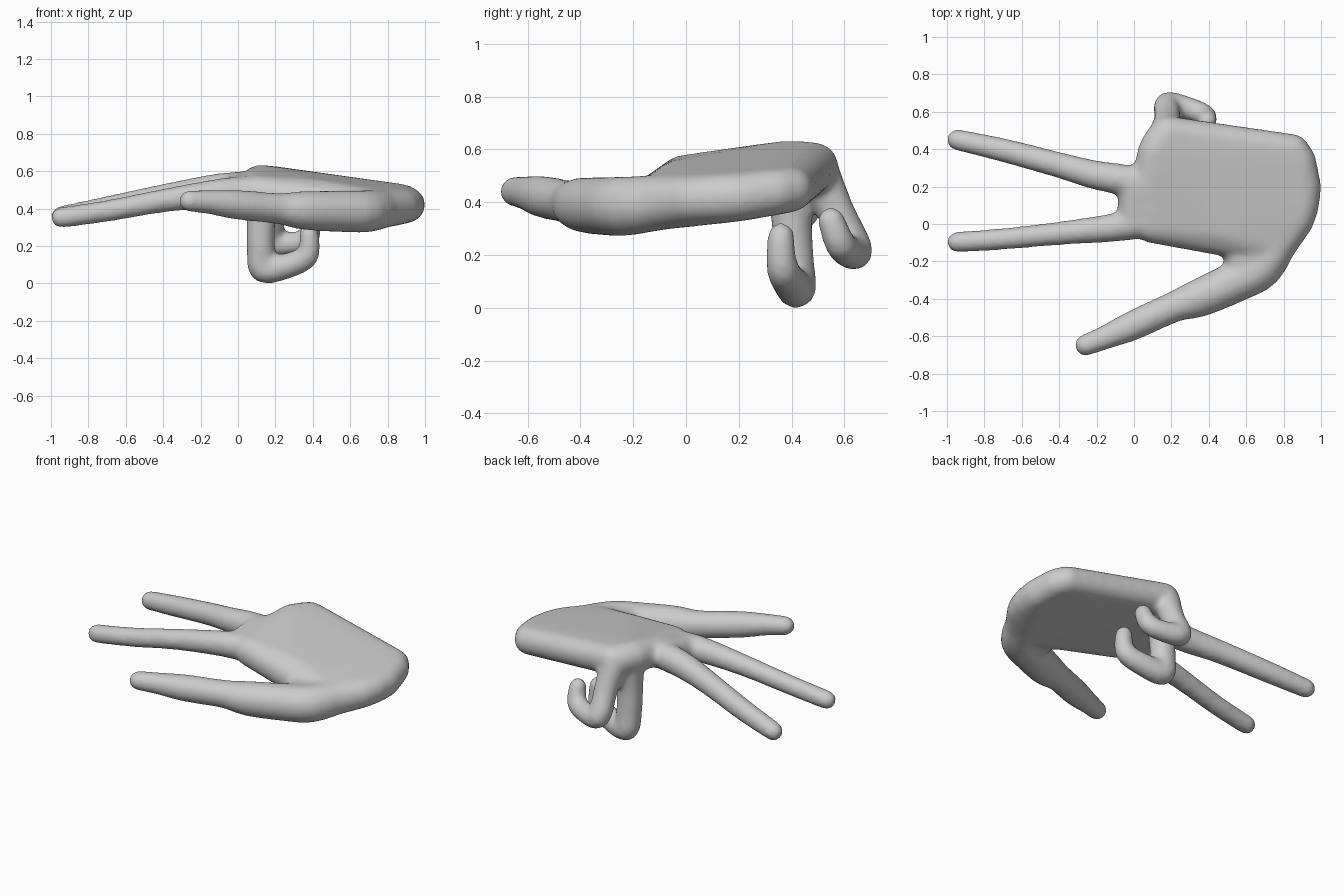
import bpy, bmesh
from mathutils import Vector

# template ball directions
ball = bmesh.new()
bmesh.ops.create_icosphere(ball, subdivisions=3, radius=1)
dirs = [v.co.copy() for v in ball.verts]
ball.free()

bm = bmesh.new()


def hull(balls):
    """Convex skin around a set of balls given as (x, y, z, radius)."""
    verts = [bm.verts.new(Vector((x, y, z)) + d * (r + 0.004))
             for x, y, z, r in balls for d in dirs]
    bmesh.ops.convex_hull(bm, input=verts)
    loose = [v for v in bm.verts if not v.link_faces]
    bmesh.ops.delete(bm, geom=loose, context="VERTS")


def finger(path, steps=3):
    """Chain of rounded, tapering segments along a smooth curve."""
    p = [Vector(q) for q in path]
    p = [p[0]] + p + [p[-1]]
    pts = []
    for a, b, c, d in zip(p, p[1:], p[2:], p[3:]):
        for i in range(steps):
            t = i / steps
            pts.append(b + (c - a) * (t / 2) + (2 * a - 5 * b + 4 * c - d) * (t * t / 2)
                       + (3 * b - a - 3 * c + d) * (t ** 3 / 2))
    pts.append(p[-1])
    for a, b in zip(pts, pts[1:]):
        hull([a, b])


# palm: sloping rounded slab
hull([(.18, .485, .535, .09), (.14, .44, .535, .09), (.115, .38, .535, .095),
      (.08, .20, .515, .09), (.10, -.01, .485, .09), (.42, -.03, .455, .10),
      (.85, .395, .448, .083), (.885, .34, .44, .085), (.908, .20, .42, .09),
      (.897, .10, .415, .09), (.87, .02, .41, .09), (.76, -.12, .395, .10)])

# web between the stretched fingers
hull([(-.01, .04, .495, .075), (0, .20, .515, .08), (.12, .1, .5, .08)])

# thumb
finger([(.78, -.08, .40, .10), (.685, -.23, .385, .11), (.55, -.305, .385, .108),
        (.35, -.395, .39, .10), (.22, -.44, .40, .08), (0, -.54, .42, .077),
        (-.15, -.605, .435, .062), (-.26, -.648, .44, .055)])
hull([(.56, -.19, .405, .08), (.6, -.25, .39, .09), (.7, -.15, .4, .09)])

# two stretched fingers
finger([(.12, .03, .485, .09), (-.08, -.015, .485, .075), (-.4, -.05, .442, .06),
        (-.7, -.08, .387, .055), (-.945, -.097, .352, .053)])
finger([(.12, .20, .515, .085), (-.08, .24, .508, .08), (-.22, .265, .49, .074),
        (-.4, .315, .462, .066), (-.7, .395, .402, .061), (-.945, .45, .357, .054)])

# two curled fingers
finger([(.13, .40, .50, .085), (.122, .40, .33, .075), (.122, .41, .18, .073),
        (.135, .42, .076, .071), (.25, .40, .09, .066), (.36, .37, .135, .06),
        (.382, .36, .20, .053), (.38, .36, .272, .049)])
finger([(.17, .50, .51, .08), (.18, .57, .36, .068), (.18, .637, .225, .067),
        (.28, .62, .212, .06), (.375, .585, .24, .056), (.392, .55, .33, .05)])

mesh = bpy.data.meshes.new("hand")
bmesh.ops.recalc_face_normals(bm, faces=bm.faces[:])
bm.to_mesh(mesh)
bm.free()
hand = bpy.data.objects.new("hand", mesh)
bpy.context.collection.objects.link(hand)

skin = bpy.data.materials.new("grey skin")
skin.diffuse_color = (0.6, 0.6, 0.6, 1)
mesh.materials.append(skin)

# fuse the parts and soften the webs between them
remesh = hand.modifiers.new("fuse", "REMESH")
remesh.mode = "VOXEL"
remesh.voxel_size = 0.014
remesh.use_smooth_shade = True
soften = hand.modifiers.new("soften", "SMOOTH")
soften.factor = 0.5
soften.iterations = 20
